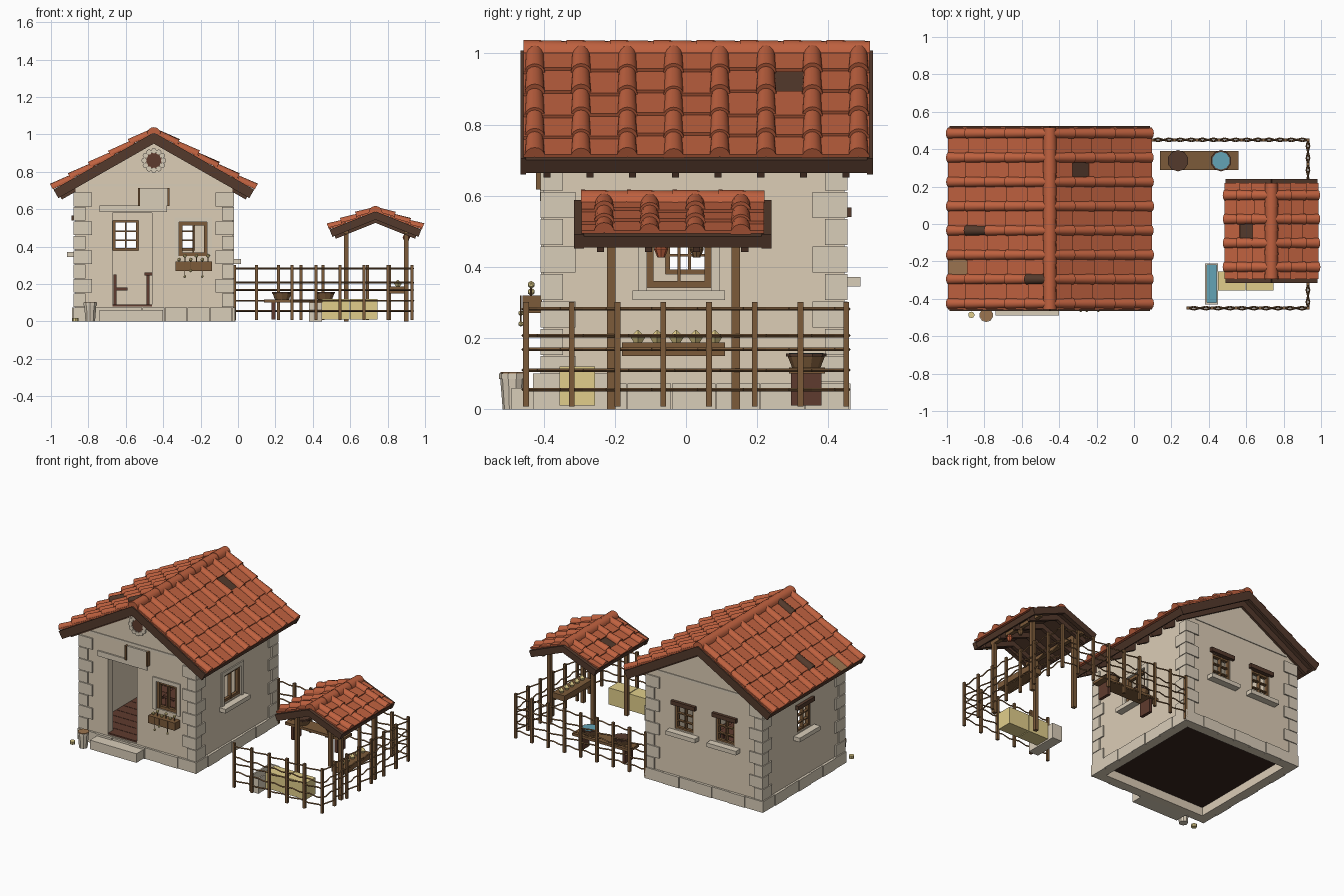
import bpy, bmesh, math, random
from mathutils import Vector, Matrix

random.seed(4)
if "Cube" in bpy.data.objects:
    bpy.data.objects.remove(bpy.data.objects["Cube"])


def material(name, code):
    lin = [((int(code[i:i + 2], 16) / 255 + 0.055) / 1.055) ** 2.4 for i in (0, 2, 4)] + [1]
    m = bpy.data.materials.new(name)
    m.use_nodes = True
    m.diffuse_color = lin
    m.node_tree.nodes["Principled BSDF"].inputs["Base Color"].default_value = lin
    return m


WALL, TRIM = material("wall_plaster", "DCCDB6"), material("cut_stone", "D9CDB9")
TILE, DARK = material("terracotta", "BF613F"), material("dark_wood", "543A2C")
WOOD, FLOOR = material("wood", "7C5B3A"), material("red_brown_wood", "5F3B2E")
HAY, WATER = material("straw", "E1CE8B"), material("water", "64A3B6")
UNDER, PALE = material("underside", "38241E"), material("pale_wood", "9C7550")


def finish(bm, name, *mats, smooth=False):
    bmesh.ops.recalc_face_normals(bm, faces=bm.faces)
    me = bpy.data.meshes.new(name)
    bm.to_mesh(me)
    bm.free()
    ob = bpy.data.objects.new(name, me)
    bpy.context.collection.objects.link(ob)
    for m in mats:
        me.materials.append(m)
    if smooth:
        bpy.ops.object.select_all(action="DESELECT")
        ob.select_set(True)
        bpy.context.view_layer.objects.active = ob
        bpy.ops.object.shade_smooth_by_angle(angle=math.radians(40))
    return ob


def loft(bm, a, b, mat=0):
    """Closed solid between two matching outlines."""
    va, vb = [bm.verts.new(p) for p in a], [bm.verts.new(p) for p in b]
    n = len(a)
    faces = [bm.faces.new(va), bm.faces.new(vb[::-1])]
    faces += [bm.faces.new((va[i], vb[i], vb[(i + 1) % n], va[(i + 1) % n])) for i in range(n)]
    for f in faces:
        f.material_index = mat


def box(bm, x0, x1, y0, y1, z0, z1):
    ring = [(x0, y0), (x1, y0), (x1, y1), (x0, y1)]
    loft(bm, [(x, y, z0) for x, y in ring], [(x, y, z1) for x, y in ring])


def rod(bm, p, q, r, r2=None, n=6):
    p, q = Vector(p), Vector(q)
    rot = (q - p).to_track_quat("Z", "Y").to_matrix().to_4x4()
    bmesh.ops.create_cone(bm, cap_ends=True, segments=n, radius1=r, radius2=r if r2 is None else r2,
                          depth=(q - p).length, matrix=Matrix.Translation((p + q) / 2) @ rot)


def single(name, mat, *dims):
    bm = bmesh.new()
    box(bm, *dims)
    return finish(bm, name, mat)


# House shell with openings
CX, X0, X1, Y0, Y1 = -0.45, -0.87, -0.03, -0.40, 0.445


def gable_prism(name, half, y0, y1, base, eave, apex, mat):
    pts = [(-half, base), (half, base), (half, eave), (0, apex), (-half, eave)]
    bm = bmesh.new()
    loft(bm, [(CX + x, y0, z) for x, z in pts], [(CX + x, y1, z) for x, z in pts])
    return finish(bm, name, mat)


def wall_box(bm, side, a0, a1, d0, d1, z0, z1):
    """Box placed along a wall: a runs along it, d points outwards."""
    if side in "fb":
        p, q = (Y0 - d0, Y0 - d1) if side == "f" else (Y1 + d0, Y1 + d1)
        box(bm, a0, a1, min(p, q), max(p, q), z0, z1)
    else:
        p, q = (X1 + d0, X1 + d1) if side == "r" else (X0 - d0, X0 - d1)
        box(bm, min(p, q), max(p, q), a0, a1, z0, z1)


# side, centre, width, bottom, top
WINDOWS = [("f", -0.24, 0.15, 0.35, 0.53), ("b", -0.60, 0.135, 0.38, 0.54), ("b", -0.30, 0.135, 0.38, 0.54),
           ("r", -0.02, 0.18, 0.342, 0.53), ("l", 0.01, 0.135, 0.38, 0.54)]
walls = gable_prism("house_walls", 0.42, Y0, Y1, 0, 0.735, 0.975, WALL)
cutters = [gable_prism("cutter", 0.37, Y0 + 0.05, Y1 - 0.05, -0.1, 0.70, 0.91, WALL),
           single("cutter", WALL, -0.67, -0.46, Y0 - 0.1, Y0 + 0.1, 0.08, 0.58)]
for s, c, w, z0, z1 in WINDOWS:
    bm = bmesh.new()
    wall_box(bm, s, c - w / 2, c + w / 2, -0.1, 0.1, z0, z1)
    cutters.append(finish(bm, "cutter", WALL))
bpy.context.view_layer.objects.active = walls
for c in cutters:
    m = walls.modifiers.new("opening", "BOOLEAN")
    m.operation, m.solver, m.object = "DIFFERENCE", "EXACT", c
    bpy.ops.object.modifier_apply(modifier=m.name)
    bpy.data.objects.remove(c)

# Plank floor over a recessed dark underside
bm = bmesh.new()
for i in range(11):
    y = Y0 + 0.005 + i * 0.074
    box(bm, X0 + 0.03, X1 - 0.03, y, y + 0.071, 0.07, 0.09)
finish(bm, "floor_planks", FLOOR)
single("floor_underside", UNDER, X0 + 0.03, X1 - 0.03, Y0 + 0.03, Y1 - 0.03, 0.055, 0.08)

# Window frames, sills, lintels and surrounds
frames, stones, lintels = bmesh.new(), bmesh.new(), bmesh.new()
for s, c, w, z0, z1 in WINDOWS:
    a0, a1, small = c - w / 2, c + w / 2, s in "bl"
    t = 0.012 if small else 0.018
    for p, q in ((a0, a0 + t), (a1 - t, a1), (c - 0.004, c + 0.004)):
        wall_box(frames, s, p, q, -0.03, -0.005, z0, z1)
    for k in ((0, 1, 2, 3) if small else (0, 3)):
        z = z0 + (z1 - z0 - t) * k / 3
        wall_box(frames, s, a0 + t, a1 - t, -0.027, -0.008, z, z + (t if k in (0, 3) else 0.007))
    if s != "f":
        wall_box(stones, s, a0 - 0.04, a1 + 0.04, -0.02, 0.045, z0 - 0.035, z0 - 0.008)
    if small:
        wall_box(lintels, s, a0 - 0.02, a1 + 0.02, -0.02, 0.02, z1, z1 + 0.027)
    else:
        for p, q in ((a0 - 0.025, a0), (a1, a1 + 0.025)):
            wall_box(stones, s, p, q, -0.02, 0.008, z0 - 0.008, z1)
        wall_box(stones, s, a0 - 0.025, a1 + 0.025, -0.02, 0.008, z1, z1 + 0.025)
finish(frames, "window_frames", WOOD)
finish(lintels, "window_lintels", DARK)

# Door lintel, step, gable bands and wall panel
wall_box(stones, "f", -0.74, -0.38, -0.02, 0.01, 0.585, 0.62)
wall_box(stones, "f", -0.74, -0.40, 0, 0.09, 0, 0.06)
for side in "fb":
    wall_box(stones, side, -0.80, -0.10, 0, 0.005, 0.72, 0.735)
wall_box(stones, "f", -0.525, -0.375, 0, 0.012, 0.62, 0.71)
finish(stones, "stone_trim", TRIM)
bm = bmesh.new()
for x in (-0.535, -0.377):
    wall_box(bm, "f", x, x + 0.012, 0, 0.022, 0.618, 0.712)
finish(bm, "panel_edges", WOOD)

# Corner stones and plinth blocks
bm = bmesh.new()
for cx, sx in ((X0, 1), (X1, -1)):
    for cy, sy in ((Y0, 1), (Y1, -1)):
        for i in range(8):
            lx, ly = (0.09, 0.055) if i % 2 else (0.055, 0.09)
            z = 0.076 + i * 0.077
            xs = sorted((cx - sx * 0.009, cx + sx * lx))
            ys = sorted((cy - sy * 0.009, cy + sy * ly))
            box(bm, *xs, *ys, z, z + 0.073)
finish(bm, "corner_stones", TRIM)
bm = bmesh.new()
for side, a, b in (("f", X0, X1), ("b", X0, X1), ("l", Y0 - 0.015, Y1 + 0.015), ("r", Y0 - 0.015, Y1 + 0.015)):
    for i in range(7):
        step = (b - a) / 7
        wall_box(bm, side, a + i * step, a + (i + 1) * step - 0.002, 0, 0.013 + 0.004 * (i % 2), 0, 0.073)
finish(bm, "plinth_blocks", TRIM)

# Round gable vent
bm = bmesh.new()
for i in range(12):
    t = i * math.tau / 12
    x, z = CX + 0.052 * math.cos(t), 0.86 + 0.052 * math.sin(t)
    rod(bm, (x, Y0 + 0.01, z), (x, Y0 - 0.01, z), 0.0145, n=8)
finish(bm, "vent_ring", TRIM)
bm = bmesh.new()
rod(bm, (CX, Y0 + 0.01, 0.86), (CX, Y0 - 0.005, 0.86), 0.042, n=16)
finish(bm, "vent_grille", FLOOR)


# Tiled gable roof
def roof(name, cx, zr, slope, run, y0, y1, inset, first, gap, rows, n, board, missing=(), dark=(), patched=()):
    ca, sa = math.cos(slope), math.sin(slope)
    length, top = run / ca, board * ca
    timber, pans, covers = bmesh.new(), bmesh.new(), bmesh.new()
    arc = [math.pi * i / 8 for i in range(9)]
    for s in (-1, 1):
        def P(u, w, y):
            return (cx + s * (u * ca + w * sa), y, zr - u * sa + w * ca)

        def slab(bm, u0, u1, a0, a1, thick, ya, yb, mat=0):
            prof = [(u0, a0 - thick), (u1, a1 - thick), (u1, a1), (u0, a0)]
            loft(bm, [P(u, w, ya) for u, w in prof], [P(u, w, yb) for u, w in prof], mat)
        slab(timber, 0, length - 0.01, 0, 0, 0.02, y0 + 0.01, y1 - 0.01)
        for ya, yb in ((y0, y0 + inset + 0.008), (y1 - inset - 0.008, y1)):
            slab(timber, 0, length - 0.002, 0.006, 0.006, top, ya, yb)
        slab(timber, length - 0.02, length - 0.004, 0, 0, top * 0.8, y0, y1)
        m = round((y1 - y0) / 0.125)
        for i in range(m):
            y = y0 + 0.065 + i * (y1 - y0 - 0.15) / (m - 1)
            slab(timber, 0.01, length - 0.015, -0.02, -0.02, board * 0.7, y, y + 0.02)
        # flat tiles between rows of round ones
        step = length / n
        edges = [y0 + inset] + [first + gap * j for j in range(rows)] + [y1 - inset]
        for j in range(rows + 1):
            cuts = [0] + [k * step + random.uniform(-0.012, 0.012) for k in range(1, n)] + [length]
            for k in range(n):
                if (s, j, k) not in missing:
                    lap = 0.01 if k < n - 1 else 0
                    slab(pans, cuts[k], cuts[k + 1] + lap, 0.010, 0.020, 0.010, edges[j] + 0.001,
                         edges[j + 1] - 0.001, 1 if (s, j, k) in patched else 0)
        for j in range(rows):
            for k in range(n):
                ends, lift = [], random.uniform(0.008, 0.014)
                lap = 0.012 if k < n - 1 else 0
                for u, r, w in ((k * step, 0.0245, 0.004), ((k + 1) * step + lap, 0.029, lift)):
                    ends.append([P(u, w + r * 1.05 * math.sin(t), edges[j + 1] + r * math.cos(t)) for t in arc])
                loft(covers, *ends, 1 if (s, j, k) in dark else 0)
    # ridge tiles
    span = (y1 - y0 - 2 * inset) / rows
    for i in range(rows):
        ya = y0 + inset + span * i
        loft(covers, *[[(cx + q * math.cos(t), y, zr - 0.002 + q * math.sin(t)) for t in arc]
                       for y, q in ((ya, 0.037), (ya + span, 0.034))])
    finish(timber, name + "_timber", DARK)
    finish(pans, name + "_flat_tiles", TILE, PALE)
    finish(covers, name + "_round_tiles", TILE, DARK, smooth=True)


roof("house_roof", CX, 1.003, math.atan(0.57), 0.535, -0.465, 0.525, 0.008, -0.425, 0.13, 8, 5, 0.06,
     missing=[(1, 6, 1)], dark=[(-1, 3, 3), (-1, 1, 0)], patched=[(-1, 2, 4)])
roof("shelter_roof", 0.735, 0.582, math.atan(0.4), 0.245, -0.315, 0.24, 0.02, -0.23, 0.128, 4, 3, 0.045,
     missing=[(-1, 2, 1)])

# Shelter frame
bm = bmesh.new()
for x in (0.58, 0.90):
    for y in (-0.21, 0.14):
        box(bm, x - 0.012, x + 0.012, y - 0.012, y + 0.012, 0, 0.49)
    box(bm, x - 0.012, x + 0.012, -0.29, 0.22, 0.468, 0.492)
finish(bm, "shelter_posts", WOOD)

# Fence with rails that weave between the posts
bm = bmesh.new()
S = 0.1285
runs = [([(-0.02 + 0.1187 * k, 0.45) for k in range(9)], (0, 1)),
        ([(0.93, 0.45 - S * k) for k in range(8)], (1, 0)),
        ([(0.93 - S * k, -0.45) for k in range(6)], (0, 1))]
for i, (line, (nx, ny)) in enumerate(runs):
    for x, y in line[1 if i else 0:]:
        box(bm, x - 0.008, x + 0.008, y - 0.008, y + 0.008, 0.008, 0.302)
    for h, z in enumerate((0.055, 0.11, 0.168, 0.207, 0.282)):
        wave = 0.008 * (-1) ** h
        for (xa, ya), (xb, yb) in zip(line, line[1:]):
            path = [Vector((xa + (xb - xa) * f + nx * d, ya + (yb - ya) * f + ny * d, z))
                    for f, d in ((0, 0), (0.25, wave), (0.75, -wave), (1, 0))]
            for p, q in zip(path, path[1:]):
                rod(bm, p, q, 0.005, n=4)
finish(bm, "fence", WOOD)

# Bales, water trough and bench with bowls
for i, x in enumerate((0.45, 0.60)):
    single("bale_%d" % (i + 1), HAY, x, x + 0.145, -0.355, -0.255, 0.01, 0.12)
bm = bmesh.new()
box(bm, 0.38, 0.45, -0.43, -0.21, 0, 0.04)
for d in ((0.38, 0.39, -0.43, -0.21), (0.44, 0.45, -0.43, -0.21), (0.39, 0.44, -0.43, -0.42), (0.39, 0.44, -0.22, -0.21)):
    box(bm, *d, 0.04, 0.1)
finish(bm, "water_trough", TRIM)
single("trough_water", WATER, 0.39, 0.44, -0.42, -0.22, 0.035, 0.05)
single("bench_top", WOOD, 0.14, 0.56, 0.29, 0.39, 0.1, 0.117)
bm = bmesh.new()
for x in (0.18, 0.50):
    box(bm, x, x + 0.02, 0.295, 0.38, 0.01, 0.1)
finish(bm, "bench_legs", FLOOR)
for name, x, mat in (("dark_bowl", 0.235, DARK), ("water_bowl", 0.465, WATER)):
    bm = bmesh.new()
    rod(bm, (x, 0.338, 0.117), (x, 0.338, 0.148), 0.04, 0.052, 10)
    finish(bm, name, WOOD)
    bm = bmesh.new()
    rod(bm, (x, 0.338, 0.148), (x, 0.338, 0.156), 0.057, n=10)
    finish(bm, name + "_rim", DARK)
    bm = bmesh.new()
    rod(bm, (x, 0.338, 0.15), (x, 0.338, 0.158), 0.048, n=10)
    finish(bm, name + "_contents", mat)

# Shelter planter, crop and hanging jars
single("shelter_planter", WOOD, 0.81, 0.90, -0.18, 0.11, 0.15, 0.187)
bm = bmesh.new()
for i in range(5):
    y = -0.135 + i * 0.054
    rod(bm, (0.855, y, 0.182), (0.855, y, 0.203), 0.008, 0.021, 4)
    rod(bm, (0.855, y, 0.203), (0.855, y, 0.222), 0.021, 0.002, 4)
finish(bm, "planter_crop", HAY)
for name, y, mat in (("red_jar", -0.07, TILE), ("brown_jar", 0.03, WOOD)):
    bm = bmesh.new()
    rod(bm, (0.9, y, 0.426), (0.9, y, 0.45), 0.01, 0.02, 8)
    rod(bm, (0.9, y, 0.45), (0.9, y, 0.47), 0.02, 0.009, 8)
    finish(bm, name, mat)

# Window box with trailing flowers
single("window_box", WOOD, -0.335, -0.14, -0.46, -0.405, 0.27, 0.32)
flowers, stems = bmesh.new(), bmesh.new()
for i in range(6):
    x, z, low = -0.315 + i * 0.031, 0.33 + 0.02 * (i % 2), 0.21 + 0.03 * (i % 3)
    rod(stems, (x, -0.435, 0.315), (x, -0.435, z), 0.003)
    bmesh.ops.create_icosphere(flowers, subdivisions=1, radius=0.011, matrix=Matrix.Translation((x, -0.435, z)))
    if i in (1, 2, 4):
        rod(stems, (x, -0.464, 0.32), (x, -0.464, low), 0.002)
        bmesh.ops.create_icosphere(flowers, subdivisions=1, radius=0.008, matrix=Matrix.Translation((x, -0.464, low)))
finish(flowers, "box_flowers", HAY)
finish(stems, "flower_stems", WOOD)

# Stone pot and small bowl beside the door
bm = bmesh.new()
rod(bm, (-0.79, -0.488, 0), (-0.79, -0.488, 0.085), 0.027, 0.034, 10)
rod(bm, (-0.79, -0.488, 0.085), (-0.79, -0.488, 0.1), 0.037, n=10)
finish(bm, "stone_pot", TRIM)
for name, x, r, z, mat in (("pot_soil", -0.79, 0.035, 0.097, PALE), ("small_bowl", -0.87, 0.017, 0.012, HAY)):
    bm = bmesh.new()
    rod(bm, (x, -0.486, z - 0.012), (x, -0.486, z + 0.007), r, n=10)
    finish(bm, name, mat)

# Table and chair inside
bm = bmesh.new()
for x in (-0.48, -0.34):
    for y in (-0.05, 0.1):
        box(bm, x - 0.008, x + 0.008, y - 0.008, y + 0.008, 0.09, 0.245)
box(bm, -0.50, -0.32, -0.07, 0.12, 0.245, 0.26)
box(bm, -0.665, -0.65, -0.02, 0.06, 0.09, 0.25)
box(bm, -0.65, -0.59, -0.02, 0.06, 0.165, 0.18)
finish(bm, "inside_furniture", FLOOR)
